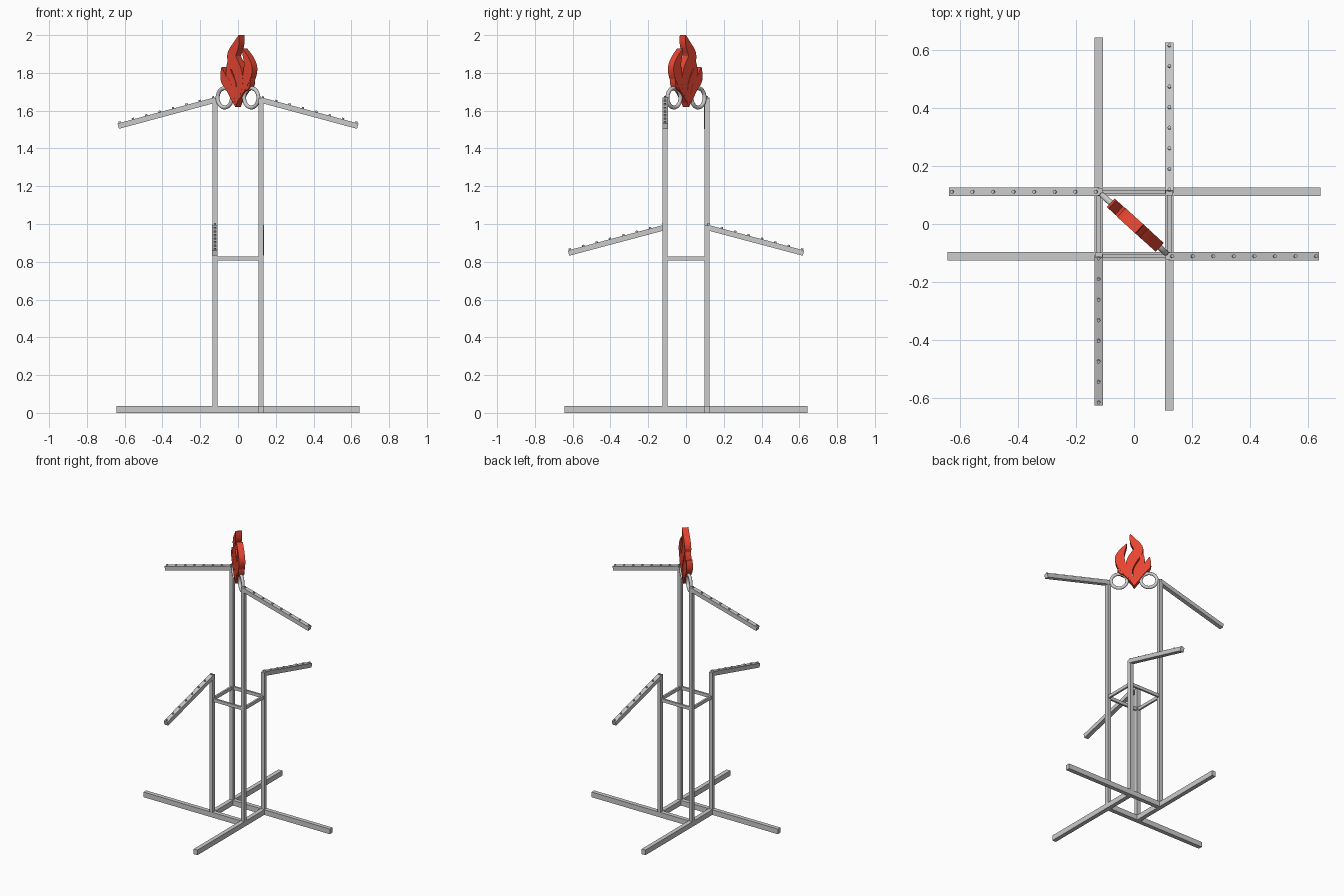
import bpy, bmesh
from math import sin, pi
from mathutils import Vector, Matrix

if "Cube" in bpy.data.objects:
    bpy.data.objects.remove(bpy.data.objects["Cube"])

PX, PY = 0.122, 0.111      # post positions
W = 0.029                  # tube width


def finish(name, bm):
    bmesh.ops.recalc_face_normals(bm, faces=bm.faces)
    me = bpy.data.meshes.new(name)
    bm.to_mesh(me)
    bm.free()
    ob = bpy.data.objects.new(name, me)
    bpy.context.collection.objects.link(ob)
    return ob


def frame(p0, p1):
    """Matrix with local x along the bar and local z as its upper side."""
    p0, p1 = Vector(p0), Vector(p1)
    d = (p1 - p0).normalized()
    side = Vector((0, 1, 0)) if abs(d.z) > 0.99 else Vector((0, 0, 1)).cross(d).normalized()
    up = d.cross(side)
    m = Matrix((d, side, up)).transposed().to_4x4()
    m.translation = p0
    return m, (p1 - p0).length


def bar(name, p0, p1, w=W, h=W, pegs=0):
    m, length = frame(p0, p1)
    bm = bmesh.new()
    bmesh.ops.create_cube(bm, size=1, matrix=m @ Matrix.Translation((length / 2, 0, 0))
                          @ Matrix.Diagonal((length, w, h, 1)))
    for i in range(pegs):
        t = length - 0.012 - i * 0.0733
        bmesh.ops.create_cone(bm, cap_ends=True, segments=12, radius1=0.006, radius2=0.006,
                              depth=0.016, matrix=m @ Matrix.Translation((t, 0, h / 2)))
    return finish(name, bm)


# Pinwheel base feet
E, zb = 0.643, 0.018
in_x, in_y = PX - W / 2, PY - W / 2
bar("base_foot_right", (-in_x, PY, zb), (E, PY, zb), h=0.036)
bar("base_foot_left", (in_x, -PY, zb), (-E, -PY, zb), h=0.036)
bar("base_foot_back", (-PX, -in_y, zb), (-PX, E, zb), h=0.036)
bar("base_foot_front", (PX, in_y, zb), (PX, -E, zb), h=0.036)

# Two tall and two short posts with sloping display arms
for s, label in ((1, "right"), (-1, "left")):
    x, y = s * PX, -s * PY
    bar("tall_post_" + label, (x, y, 0.03), (x, y, 1.668), 0.026, 0.026)
    bar("upper_arm_" + label, (x, y, 1.656), (s * 0.634, y, 1.518), pegs=8)
    y = s * PY
    bar("short_post_" + label, (x, y, 0.03), (x, y, 0.992), 0.026, 0.026)
    bar("lower_arm_" + label, (x, y, 0.982), (x, s * 0.622, 0.846), pegs=8)

# Ring of thin cross braces
for s in (-1, 1):
    bar("side_brace", (s * PX, -PY, 0.818), (s * PX, PY, 0.818), 0.013, 0.022)
    bar("front_back_brace", (-PX, s * PY, 0.818), (PX, s * PY, 0.818), 0.013, 0.022)

# Diagonal plane of the topper: u along the line between the tall posts
u = Vector((PX, -PY, 0)).normalized()
n = Vector((u.y, -u.x, 0))
plane = Matrix((u, Vector((0, 0, 1)), n)).transposed().to_4x4()

# Rings either side of the flame
for s, label in ((1, "right"), (-1, "left")):
    bpy.ops.mesh.primitive_torus_add(major_segments=40, minor_segments=14,
                                     major_radius=0.051, minor_radius=0.0105)
    ring = bpy.context.object
    ring.name = "ring_" + label
    ring.matrix_world = Matrix.Translation(u * 0.095 * s + Vector((0, 0, 1.668))) @ plane
    bpy.ops.object.shade_smooth_by_angle()

red = bpy.data.materials.new("flame_red")
red.diffuse_color = (0.8, 0.06, 0.03, 1)
red.use_nodes = True
red.node_tree.nodes["Principled BSDF"].inputs["Base Color"].default_value = red.diffuse_color


def spline(pts, t):
    """Catmull-Rom point at t in 0..1."""
    p = [Vector(q) for q in pts]
    p = [2 * p[0] - p[1]] + p + [2 * p[-1] - p[-2]]
    k = t * (len(pts) - 1)
    i = min(int(k), len(pts) - 2)
    f = k - i
    a, b, c, d = p[i:i + 4]
    return 0.5 * (2 * b + (c - a) * f + (2 * a - 5 * b + 4 * c - d) * f * f
                  + (3 * b - a - 3 * c + d) * f ** 3)


def tongue(name, pts, width, depth):
    """Extruded flame lick tapering to a point at both ends."""
    steps = 28
    rows = []
    for i in range(steps + 1):
        t = i / steps
        c = spline(pts, t)
        d = (spline(pts, min(t + 0.01, 1)) - spline(pts, max(t - 0.01, 0))).normalized()
        w = width * sin(pi * t) ** 0.85 if 0 < i < steps else 0.0008
        side = Vector((-d.y, d.x)) * w
        rows.append((c + side, c - side))
    bm = bmesh.new()
    vs = [[bm.verts.new(plane @ Vector((q.x, q.y, -depth / 2))) for q in r] for r in rows]
    faces = [bm.faces.new((a[0], a[1], b[1], b[0])) for a, b in zip(vs, vs[1:])]
    ext = bmesh.ops.extrude_face_region(bm, geom=faces, use_keep_orig=True)
    bmesh.ops.translate(bm, vec=n * depth,
                        verts=[g for g in ext["geom"] if isinstance(g, bmesh.types.BMVert)])
    finish(name, bm).data.materials.append(red)


# Flame made of curved licks
tongue("flame_centre", [(0, 1.62), (0.03, 1.73), (0.012, 1.81), (-0.028, 1.885),
                        (0.005, 1.95), (0.025, 2.0)], 0.033, 0.042)
tongue("flame_right", [(0, 1.63), (0.065, 1.745), (0.088, 1.81), (0.082, 1.86),
                       (0.045, 1.93)], 0.031, 0.041)
tongue("flame_left", [(0, 1.62), (-0.05, 1.725), (-0.085, 1.77), (-0.1, 1.83)], 0.026, 0.040)
tongue("flame_inner_left", [(0, 1.62), (-0.015, 1.73), (-0.05, 1.80), (-0.05, 1.88)], 0.022, 0.039)
tongue("flame_low_right", [(0, 1.63), (0.05, 1.71), (0.085, 1.735), (0.105, 1.785)], 0.018, 0.038)
